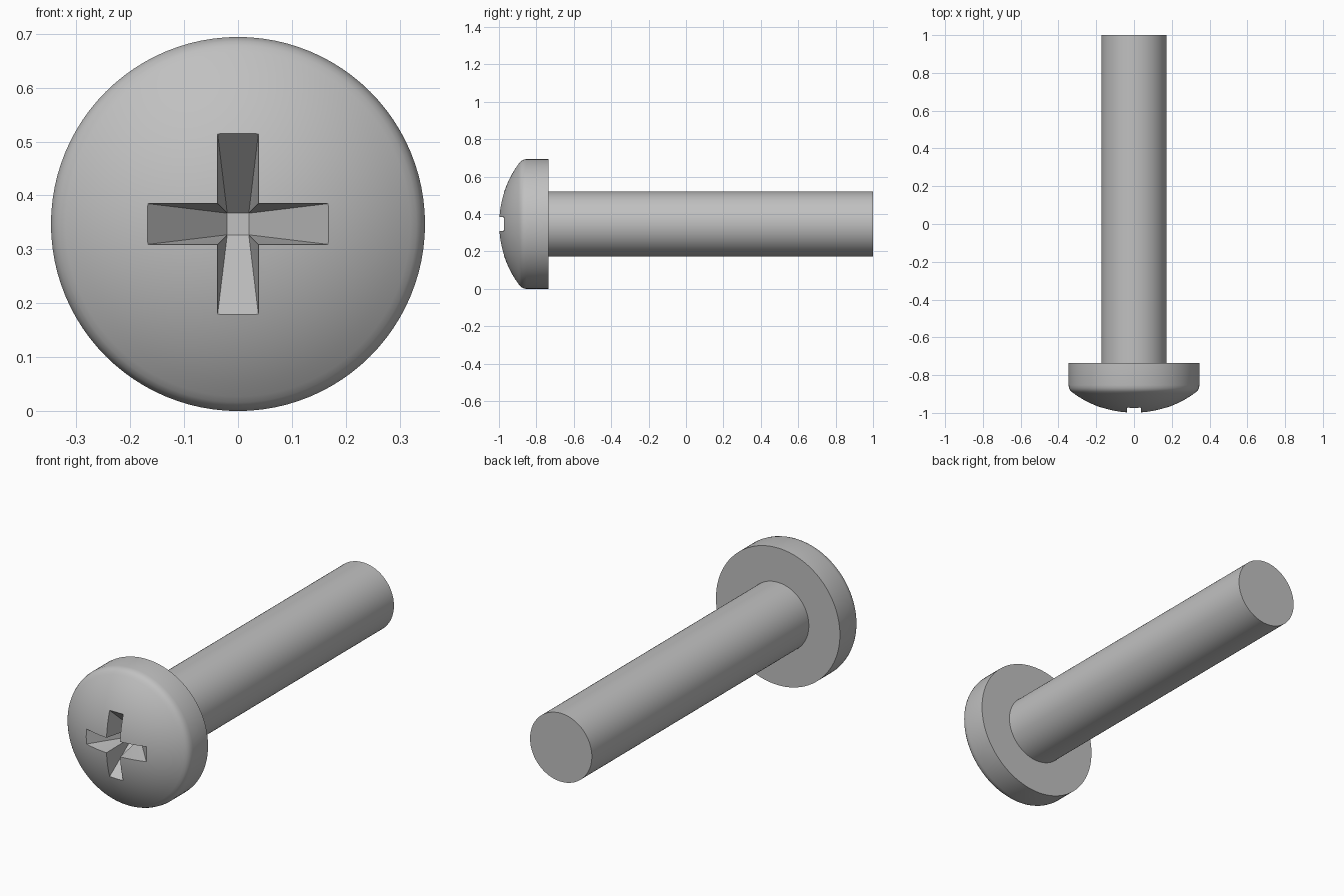
import bpy, bmesh
from math import sin, cos, pi, sqrt, radians
from mathutils import Vector

default = bpy.data.objects.get("Cube")
if default:
    bpy.data.objects.remove(default)

AXIS_Z = 0.347       # height of the screw axis
HEAD_R = 0.347
SHAFT_R = 0.173
DOME_R = 0.545       # sphere radius of the domed face
SEGMENTS = 96

steel = bpy.data.materials.new("steel_grey")
steel.use_nodes = True
GREY = (0.53, 0.53, 0.53, 1)
steel.diffuse_color = GREY
steel.node_tree.nodes["Principled BSDF"].inputs["Base Color"].default_value = GREY


def make_object(name, bm):
    bmesh.ops.recalc_face_normals(bm, faces=bm.faces)
    mesh = bpy.data.meshes.new(name)
    bm.to_mesh(mesh)
    bm.free()
    mesh.materials.append(steel)
    obj = bpy.data.objects.new(name, mesh)
    bpy.context.collection.objects.link(obj)
    return obj


def lathe(name, profile):
    """Turn (radius, y) points around the screw axis and cap flat ends."""
    bm = bmesh.new()
    rings = []
    for r, y in profile:
        if r == 0:
            rings.append([bm.verts.new((0, y, AXIS_Z))] * SEGMENTS)
        else:
            rings.append([bm.verts.new((r * cos(2 * pi * i / SEGMENTS), y,
                                        AXIS_Z + r * sin(2 * pi * i / SEGMENTS)))
                          for i in range(SEGMENTS)])
    for a, b in zip(rings, rings[1:]):
        for i in range(SEGMENTS):
            j = (i + 1) % SEGMENTS
            bm.faces.new(list(dict.fromkeys((a[i], a[j], b[j], b[i]))))
    for r, ring in ((profile[0][0], rings[0]), (profile[-1][0], rings[-1])):
        if r:
            bm.faces.new(ring)
    return make_object(name, bm)


def smooth(obj):
    bpy.ops.object.select_all(action='DESELECT')
    obj.select_set(True)
    bpy.context.view_layer.objects.active = obj
    bpy.ops.object.shade_smooth_by_angle(angle=radians(25))


# Pan head: spherical dome, rounded rim, straight side, flat underside
dome = [(r, -1 + DOME_R - sqrt(DOME_R ** 2 - r * r))
        for r in [0.32 * i / 12 for i in range(13)]]
rim = [(0.331, -0.888), (0.339, -0.879), (0.344, -0.868), (HEAD_R, -0.853)]
head = lathe("screw_head", dome + rim + [(HEAD_R, -0.735)])

# Plain shaft
shaft = lathe("screw_shaft", [(SHAFT_R, -0.74), (SHAFT_R, 1.0)])

# Cross recess cutter: plus-shaped mouth tapering to a small square floor
ARM, HALF, FLOOR = 0.169, 0.038, 0.02
bm = bmesh.new()
outer, mouth, floor = [], [], []
for k in range(4):
    def spot(u, v, y):
        a = k * pi / 2
        return bm.verts.new((u * cos(a) - v * sin(a), y,
                             AXIS_Z + u * sin(a) + v * cos(a)))
    for u, v, y in ((ARM, -HALF, -0.974), (ARM, HALF, -0.974), (HALF, HALF, -0.997)):
        mouth.append(spot(u, v, y))
        outer.append(spot(u, v, -1.1))
    floor.append(spot(FLOOR, FLOOR, -0.81))
for i in range(12):
    j = (i + 1) % 12
    bm.faces.new((outer[i], outer[j], mouth[j], mouth[i]))
for k in range(4):
    a, b, c = mouth[3 * k:3 * k + 3]
    bm.faces.new((a, b, floor[k], floor[k - 1]))         # sloping arm floor
    bm.faces.new((b, c, floor[k]))                       # arm side walls
    bm.faces.new((c, mouth[(3 * k + 3) % 12], floor[k]))
bm.faces.new(floor)
bm.faces.new(outer)
cutter = make_object("recess_cutter", bm)
cutter.hide_render = True

cut = head.modifiers.new("cross_recess", 'BOOLEAN')
cut.operation = 'DIFFERENCE'
cut.solver = 'EXACT'
cut.object = cutter
bpy.ops.object.select_all(action='DESELECT')
head.select_set(True)
bpy.context.view_layer.objects.active = head
bpy.ops.object.modifier_apply(modifier=cut.name)
bpy.data.objects.remove(cutter)

smooth(head)
smooth(shaft)
